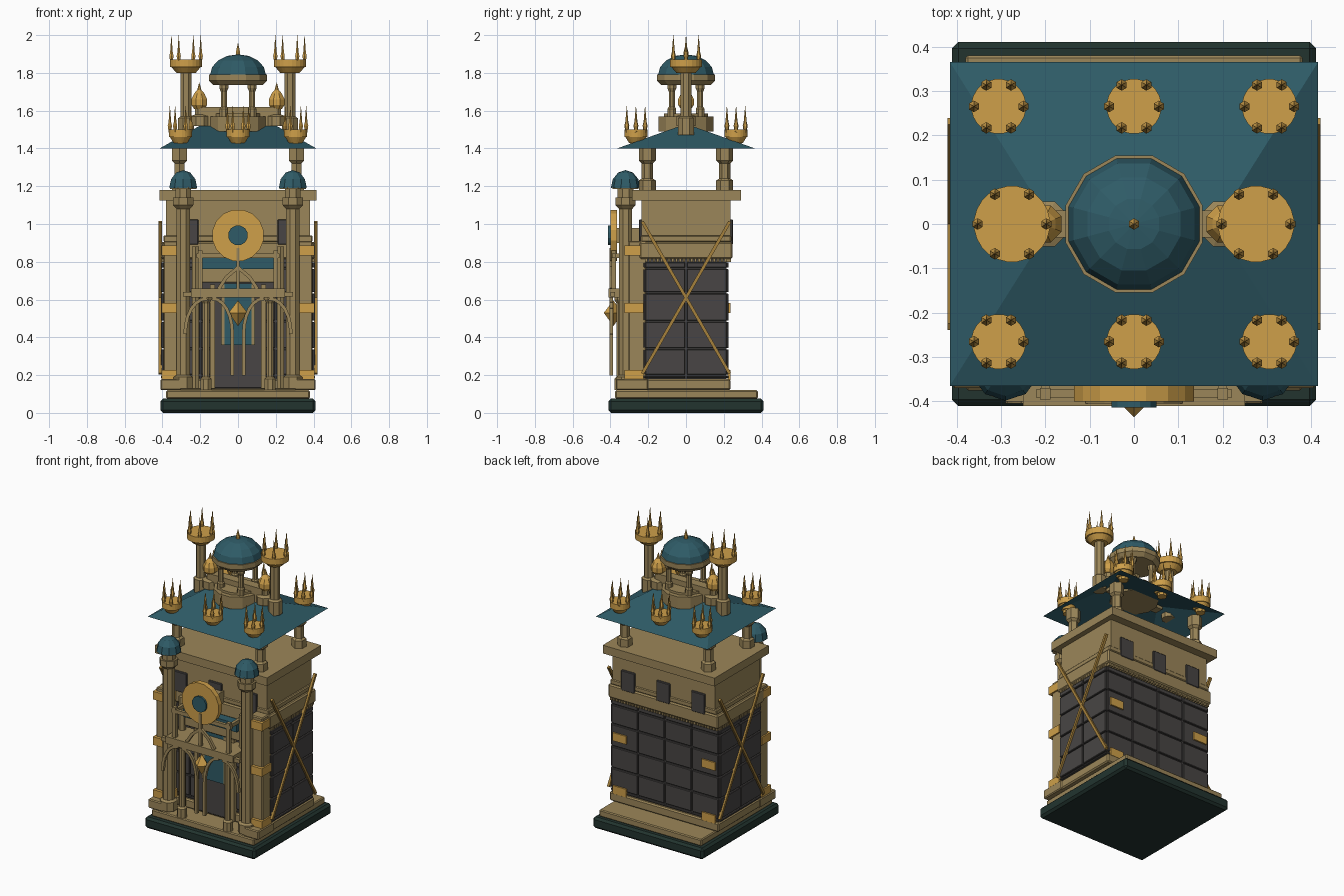
import bpy, bmesh, math
from mathutils import Vector, Matrix

cube = bpy.data.objects.get("Cube")
if cube:
    bpy.data.objects.remove(cube, do_unlink=True)


def material(name, rgb):
    m = bpy.data.materials.new(name)
    m.use_nodes = True
    m.diffuse_color = (*rgb, 1)
    m.node_tree.nodes["Principled BSDF"].inputs["Base Color"].default_value = (*rgb, 1)
    return m


STONE = material("sandstone", (.33, .24, .10))
TEAL = material("teal_roof", (.028, .105, .135))
SLATE = material("dark_slate", (.065, .06, .058))
GREEN = material("dark_green", (.016, .034, .028))
GOLD = material("gold", (.62, .35, .068))
BRONZE = material("bronze", (.38, .22, .045))


def finish(name, bm, mat):
    bmesh.ops.recalc_face_normals(bm, faces=bm.faces)
    mesh = bpy.data.meshes.new(name)
    bm.to_mesh(mesh)
    bm.free()
    mesh.materials.append(mat)
    ob = bpy.data.objects.new(name, mesh)
    bpy.context.scene.collection.objects.link(ob)
    return ob


def box(name, mat, x, y, z, bevel=0):
    """Box from (min, max) pairs."""
    bm = bmesh.new()
    bmesh.ops.create_cube(bm, size=1)
    for v in bm.verts:
        v.co = [(a + b) / 2 + c * (b - a) for (a, b), c in zip((x, y, z), v.co)]
    if bevel:
        bmesh.ops.bevel(bm, geom=bm.edges[:], offset=bevel, segments=1, affect='EDGES')
    return finish(name, bm, mat)


def lathe(name, mat, x, y, profile, sides=8, turn=0.5):
    """Faceted solid turned from (radius, z) pairs."""
    bm = bmesh.new()
    rings = []
    for r, z in profile:
        r = max(r, .0005)
        rings.append([bm.verts.new((x + r * math.cos((i + turn) * math.tau / sides),
                                    y + r * math.sin((i + turn) * math.tau / sides), z))
                      for i in range(sides)])
    for a, b in zip(rings, rings[1:]):
        for i in range(sides):
            j = (i + 1) % sides
            bm.faces.new((a[i], a[j], b[j], b[i]))
    bm.faces.new(rings[0])
    bm.faces.new(rings[-1])
    return finish(name, bm, mat)


def beams(name, mat, paths, w):
    """Square bars following point paths."""
    bm = bmesh.new()
    for path in paths:
        for p, q in zip(path, path[1:]):
            p, q = Vector(p), Vector(q)
            d = q - p
            rot = d.to_track_quat('Z', 'Y').to_matrix().to_4x4()
            m = Matrix.Translation((p + q) / 2) @ rot @ Matrix.Diagonal((w, w, d.length + w / 3, 1))
            bmesh.ops.create_cube(bm, size=1, matrix=m)
    return finish(name, bm, mat)


def dome(name, x, y, z, r, h, sides, steps=4):
    arc = [math.pi / 2 * i / steps for i in range(steps + 1)]
    lathe(name, TEAL, x, y, [(r * math.cos(a), z + h * math.sin(a)) for a in arc], sides)


def crown(name, x, y, z, r, h, spike):
    """Gold drum ringed by six tall spikes."""
    lathe(name, GOLD, x, y, [(r * .6, z - .03), (r * .9, z), (r, z), (r, z + h)], 24)
    for i in range(6):
        a = i * math.tau / 6
        lathe(name + "_spike", GOLD, x + r * .9 * math.cos(a), y + r * .9 * math.sin(a),
              [(.007, z + h * .6), (.013, z + h + .02), (.008, z + h + .04), (0, z + h + spike)], 6)


# Plinth and step
box("plinth", GREEN, (-.41, .41), (-.41, .41), (0, .075), .014)
box("plinth_step", STONE, (-.38, .38), (-.375, .38), (.075, .12), .006)

# Main body with slate panels
box("body_base", STONE, (-.405, .405), (-.235, .235), (.12, .18), .008)
box("body_core", SLATE, (-.39, .39), (-.215, .215), (.13, .82))
rows = [.18, .2, .34, .485, .635, .765, .8]
for z0, z1 in zip(rows, rows[1:]):
    for i in range(2):
        y = -.22 + .22 * i
        for s in (-1, 1):
            box("side_panel", SLATE, (s * .398 - .01, s * .398 + .01), (y + .004, y + .216), (z0 + .004, z1 - .004), .003)
    for i in range(4):
        x = -.4 + .2 * i
        box("back_panel", SLATE, (x + .004, x + .196), (.2, .226), (z0 + .004, z1 - .004), .003)
        box("front_panel", SLATE, (x + .004, x + .196), (-.226, -.2), (z0 + .004, z1 - .004), .003)

# Cornice, dentils, upper storey and slab
box("cornice", STONE, (-.408, .408), (-.245, .245), (.815, .905), .008)
box("cornice_cap", STONE, (-.395, .395), (-.24, .24), (.905, .94), .006)
for i in range(40):
    x = -.39 + .02 * i
    box("back_dentil", STONE, (x - .006, x + .006), (.2, .238), (.798, .818))
for s in (-1, 1):
    for i in range(22):
        y = -.21 + .02 * i
        box("side_dentil", STONE, (s * .395 - .01, s * .395 + .01), (y - .006, y + .006), (.798, .818))
box("upper_storey", STONE, (-.38, .38), (-.235, .235), (.93, 1.135))
box("top_slab", STONE, (-.415, .415), (-.285, .29), (1.125, 1.18))
for s in (-1, 1):
    for x in (-.26, 0, .26):
        box("upper_window", SLATE, (x - .05, x + .05), (s * .238 - .01, s * .238 + .01), (.89, 1.025), .004)

for s in (-1, 1):
    # Crossed braces on the sides
    beams("side_brace", BRONZE, [[(s * .412, -.23, 1.01), (s * .412, .23, .21)],
                                 [(s * .412, .23, 1.01), (s * .412, -.23, .21)]], .017)
    # Corner pilasters with gold bands
    x0, x1 = sorted((s * .3, s * .395))
    box("corner_pilaster", STONE, (x0, x1), (-.305, -.21), (.13, .91), .006)
    box("pilaster_foot", STONE, (min(x0, s * .41), max(x1, s * .41)), (-.37, -.2), (.12, .18), .006)
    for z in (.2, .555, .86):
        b0, b1 = sorted((s * .29, s * .385 + s * .02))
        box("pilaster_band", GOLD, (b0, b1), (-.325, -.225), (z - .027, z + .027))
    for z in (.2, .555):
        box("back_plate", GOLD, (s * .33 - .05, s * .33 + .05), (.22, .236), (z - .027, z + .027))
    # Domed front columns
    lathe("front_column", STONE, s * .29, -.32,
          [(.055, .13), (.055, .19), (.038, .2), (.038, 1.08), (.058, 1.1), (.058, 1.14),
           (.045, 1.14), (.045, 1.185), (.075, 1.185), (.075, 1.195)], 8)
    dome("column_dome", s * .29, -.32, 1.19, .078, .095, 10, 3)
    lathe("porch_column", STONE, s * .17, -.35,
          [(.032, .12), (.032, .18), (.02, .19), (.02, .58), (.032, .6), (.032, .63)], 8)
    lathe("inner_column", STONE, s * .225, -.27, [(.022, .13), (.022, .88)], 6)

# Doorway
box("door", SLATE, (-.125, .125), (-.24, -.22), (.13, .6), .004)
box("door_window", TEAL, (-.09, .09), (-.25, -.235), (.36, .685))
for s in (-1, 1):
    box("window_frame", STONE, (s * .08 - .008, s * .08 + .008), (-.255, -.23), (.36, .68))
    box("door_jamb", STONE, (s * .135 - .012, s * .135 + .012), (-.255, -.22), (.13, .68))

# Pointed porch arches
arches = []
for s in (-1, 1):
    for foot in (.28, .03):
        arc = []
        for i in range(7):
            a = math.pi / 2 * i / 6
            arc.append((s * (.15 + (foot - .15) * math.cos(a * .92)), -.395, .42 + .185 * math.sin(a)))
        if foot < .1:
            arc.insert(0, (s * .03, -.395, .2))
        arches.append(arc)
    arches.append([(s * .1, -.395, .66), (s * .06, -.395, .72), (0, -.395, .77)])
arches.append([(0, -.395, .65), (0, -.395, .87)])
beams("porch_arches", STONE, arches, .018)
lathe("diamond", GOLD, 0, -.385, [(0, .46), (.05, .53), (0, .595)], 4, 0)

# Balcony
box("balcony_floor", STONE, (-.25, .25), (-.41, -.22), (.61, .658))
box("balcony_ledge", STONE, (-.29, .29), (-.4, -.375), (.615, .64))
box("balcony_wall", STONE, (-.21, .21), (-.27, -.22), (.69, .765), .004)
box("teal_band", TEAL, (-.2, .2), (-.3, -.22), (.762, .82))
for s in (-1, 1):
    box("balcony_post", STONE, (s * .2 - .012, s * .2 + .012), (-.395, -.37), (.65, .86))
    box("balcony_side_rail", STONE, (s * .2 - .01, s * .2 + .01), (-.39, -.22), (.82, .845))
box("balcony_rail", STONE, (-.22, .22), (-.392, -.372), (.82, .845))

# Clock disc
for name, mat, r, y0, sides in (("clock_disc", GOLD, .138, -.4, 16), ("clock_hub", TEAL, .053, -.413, 12)):
    ob = lathe(name, mat, 0, 0, [(r, 0), (r, .035)], sides)
    ob.data.transform(Matrix.Translation((0, y0 + .035, .94)) @ Matrix.Rotation(math.pi / 2, 4, 'X'))
box("clock_bracket", STONE, (-.06, .06), (-.37, -.22), (.9, .98))

# Open hipped roof on four pillars
bm = bmesh.new()
e = [bm.verts.new((x, y, 1.4)) for x, y in ((-.415, -.365), (.415, -.365), (.415, .365), (-.415, .365))]
r0, r1 = bm.verts.new((-.185, 0, 1.53)), bm.verts.new((.185, 0, 1.53))
for f in ((e[0], e[1], r1, r0), (e[1], e[2], r1), (e[2], e[3], r0, r1), (e[3], e[0], r0)):
    bm.faces.new(f)
finish("hip_roof", bm, TEAL)
for x in (-.31, .31):
    for y in (-.205, .205):
        lathe("roof_pillar", STONE, x, y, [(.045, 1.18), (.045, 1.23), (.03, 1.24), (.03, 1.32),
                                           (.045, 1.335), (.045, 1.405)], 6)
for x in (-.305, 0, .305):
    for y in (-.265, .265):
        lathe("crown_stem", GOLD, x, y, [(.03, 1.41), (.03, 1.47)], 8)
        crown("eave_crown", x, y, 1.46, .062, .04, .125)

# Tall crowned columns and gold buds beside the lantern
for s in (-1, 1):
    lathe("tall_column", STONE, s * .275, 0, [(.045, 1.47), (.045, 1.56), (.032, 1.57), (.032, 1.8), (.05, 1.81)], 8)
    crown("tall_crown", s * .275, 0, 1.83, .086, .04, .13)
    lathe("bud_base", STONE, s * .2, 0, [(.055, 1.52), (.055, 1.57), (.03, 1.58), (.03, 1.62)], 8)
    lathe("gold_bud", GOLD, s * .205, 0, [(.03, 1.61), (.045, 1.63), (.045, 1.66), (.03, 1.69), (.012, 1.71), (0, 1.75)], 8)

# Lantern
box("lantern_beam", STONE, (-.2, .2), (-.03, .03), (1.5, 1.62))
lathe("lantern_base", STONE, 0, 0, [(.15, 1.49), (.15, 1.57), (.12, 1.57), (.12, 1.585)], 12)
for x in (-.075, .075):
    for y in (-.075, .075):
        lathe("lantern_column", STONE, x, y, [(.025, 1.57), (.025, 1.61), (.017, 1.62), (.017, 1.7),
                                              (.026, 1.72), (.026, 1.74)], 8)
lathe("lantern_ring", STONE, 0, 0, [(.135, 1.735), (.16, 1.76), (.16, 1.792)], 12)
dome("lantern_dome", 0, 0, 1.79, .153, .108, 12)
lathe("finial", GOLD, 0, 0, [(.012, 1.89), (.013, 1.91), (0, 1.96)], 6)
